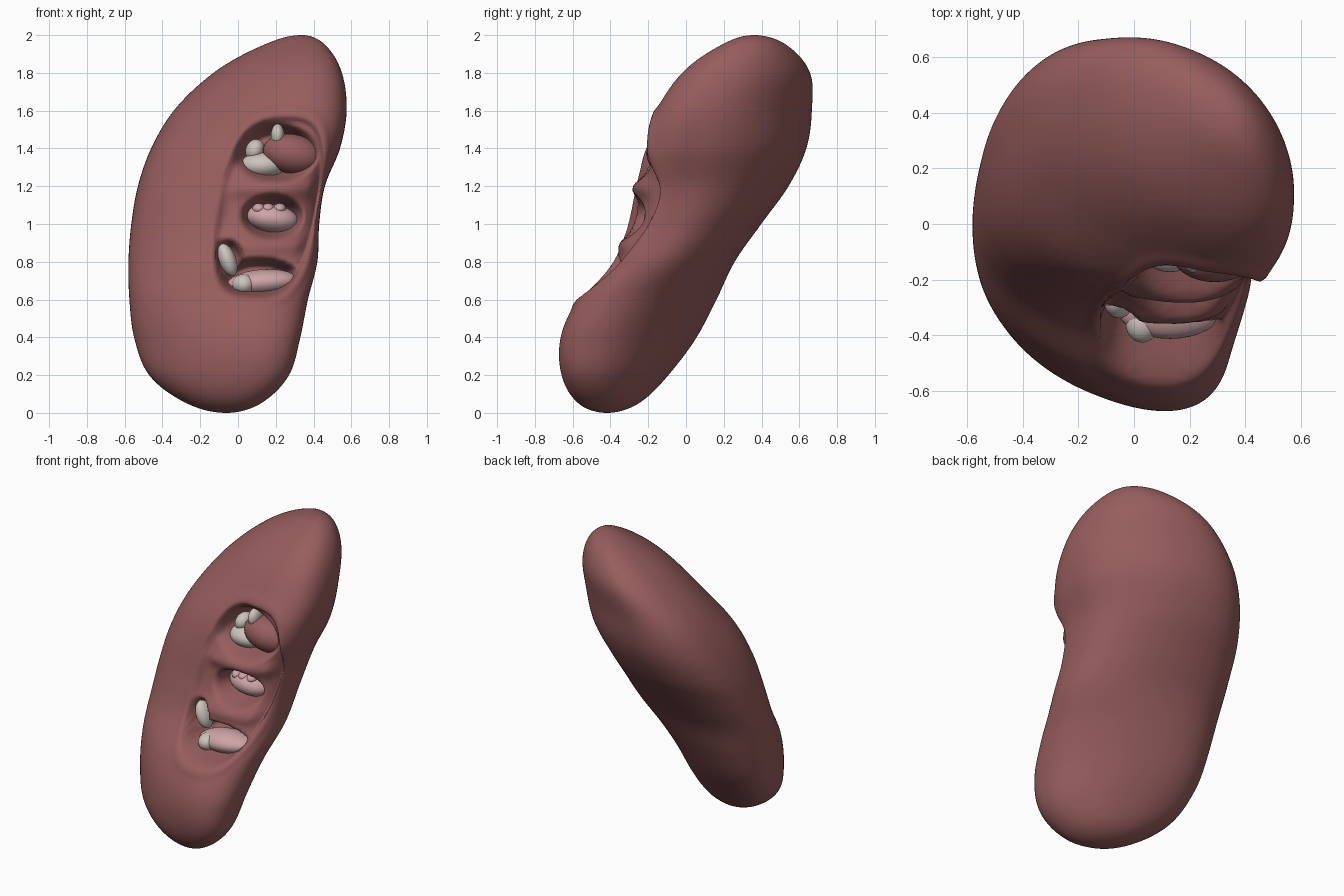
import bpy, bmesh, math
from mathutils import Vector

if "Cube" in bpy.data.objects:
    bpy.data.objects.remove(bpy.data.objects["Cube"])

# cross-section limits by height: z, x min, x max, y min, y max, slant
KEYS = [
    (0.00, -.06, -.06, -.42, -.42, -.4),
    (0.05, -.27, .12, -.57, -.25, -.4),
    (0.20, -.47, .27, -.66, -.09, -.46),
    (0.40, -.55, .33, -.665, .06, -.46),
    (0.60, -.575, .37, -.575, .165, -.38),
    (0.80, -.58, .42, -.41, .26, -.29),
    (1.00, -.565, .43, -.325, .40, -.24),
    (1.20, -.53, .46, -.285, .545, -.24),
    (1.40, -.46, .54, -.25, .64, -.29),
    (1.60, -.34, .575, -.155, .67, -.38),
    (1.80, -.13, .55, -.02, .66, -.4),
    (1.95, .14, .46, .19, .53, -.4),
    (2.00, .34, .34, .36, .36, -.4)]
ANG = [math.acos(max(-1, min(1, 1 - k[0]))) for k in KEYS]
P_BACK = 2.15                # roundness of the back half


def section(z):
    """Smooth centre, radii, slant factors and front roundness at height z."""
    a = math.acos(max(-1, min(1, 1 - z)))
    i = 0
    while i < len(KEYS) - 2 and a > ANG[i + 1]:
        i += 1
    h = ANG[i + 1] - ANG[i]
    u = (a - ANG[i]) / h

    def slope(j, c):
        lo, hi = max(j - 1, 0), min(j + 1, len(KEYS) - 1)
        return (KEYS[hi][c] - KEYS[lo][c]) / (ANG[hi] - ANG[lo])
    out = []
    for c in range(1, 6):
        p, q = KEYS[i][c], KEYS[i + 1][c]
        out.append(p * (1 + 2 * u) * (1 - u) ** 2 + q * u * u * (3 - 2 * u)
                   + h * slope(i, c) * u * (1 - u) ** 2
                   + h * slope(i + 1, c) * u * u * (u - 1))
    x0, x1, y0, y1, r = out
    s = math.sqrt(1 - r * r)
    pf = 2.2 + .6 * math.exp(-((z - 1.2) / .4) ** 2)
    q = 1.8
    n = (abs(r) ** q + s ** q) ** (1 / q)
    return ((x0 + x1) / 2, (y0 + y1) / 2, (x1 - x0) / 2, (y1 - y0) / 2,
            r / n, s / n, pf)


def front(x, z):
    """y of the uncut front surface."""
    cx, cy, rx, ry, r, s, p = section(z)
    c = max(-1, min(1, (x - cx) / rx))
    return cy + ry * (r * c - s * (1 - abs(c) ** p) ** (1 / p))


def step(a, b, v):
    t = max(0, min(1, (v - a) / (b - a)))
    return t * t * (3 - 2 * t)


# deep pockets in the opening: x, z, half width, half height, depth
POCKETS = [(.20, 1.38, .23, .16, .22), (.18, 1.04, .17, .12, .22),
           (.11, .71, .24, .115, .22), (-.05, .81, .08, .12, .15)]


def carve(x, z):
    e = (abs((x - .165 - .17 * (z - 1.09)) / .265) ** 3
         + abs((z - 1.09) / .49) ** 3) ** (1 / 3)
    d = .045 * (1 - step(.91, .99, e))
    d -= .007 * math.exp(-((e - 1.05) / .05) ** 2)
    # rounded ridges crossing the opening
    for rz in (.89, 1.19):
        d -= .03 * math.exp(-((z - rz) / .05) ** 2) * (1 - step(.7, .95, e))
    deep = 0
    for px, pz, w, h, depth in POCKETS:
        q = math.hypot((x - px) / w, (z - pz) / h)
        deep = max(deep, depth * (1 - step(.5, 1.05, q)))
    return d + deep * (1 - step(.84, 1.0, e))


def material(name, col):
    m = bpy.data.materials.new(name)
    m.diffuse_color = (*col, 1)
    m.use_nodes = True
    m.node_tree.nodes["Principled BSDF"].inputs["Base Color"].default_value = m.diffuse_color
    return m


RED = material("tissue_red", (.31, .11, .11))
PINK = material("duct_pink", (.62, .37, .39))
PALE = material("duct_pale", (.62, .55, .51))


def finish(bm, name, mat):
    bmesh.ops.recalc_face_normals(bm, faces=bm.faces)
    for f in bm.faces:
        f.smooth = True
    me = bpy.data.meshes.new(name)
    bm.to_mesh(me)
    bm.free()
    me.materials.append(mat)
    ob = bpy.data.objects.new(name, me)
    bpy.context.collection.objects.link(ob)
    return ob


# bean-shaped body with its carved opening
ROWS, SEG = 200, 260
bm = bmesh.new()
rings = []
for i in range(1, ROWS):
    z = 1 - math.cos(math.pi * i / ROWS)
    cx, cy, rx, ry, r, s, pf = section(z)
    ring = []
    for j in range(SEG):
        t = 2 * math.pi * j / SEG
        p = pf if math.sin(t) < 0 else P_BACK
        c = math.copysign(abs(math.cos(t)) ** (2 / p), math.cos(t))
        v = math.copysign(abs(math.sin(t)) ** (2 / p), math.sin(t))
        x = cx + rx * c
        y = cy + ry * (r * c + s * v)
        if v < 0:
            y += carve(x, z) * step(.05, .35, -v)
        ring.append(bm.verts.new((x, y, z)))
    rings.append(ring)
for a, b in zip(rings, rings[1:]):
    for j in range(SEG):
        k = (j + 1) % SEG
        bm.faces.new((a[j], a[k], b[k], b[j]))
for ring, key in ((rings[0], KEYS[0]), (rings[-1], KEYS[-1])):
    tip = bm.verts.new((key[1], key[3], key[0]))
    for j in range(SEG):
        bm.faces.new((ring[j], ring[(j + 1) % SEG], tip))
finish(bm, "body", RED)


# rounded lumps seated in the pockets
def lump(name, x, z, sink, size, tilt, mat):
    bm = bmesh.new()
    bmesh.ops.create_uvsphere(bm, u_segments=32, v_segments=20, radius=1)
    ob = finish(bm, name, mat)
    ob.scale = size
    ob.rotation_euler = (0, math.radians(tilt), 0)
    ob.location = Vector((x, front(x, z) + sink, z))


lump("lower_duct", .13, .69, .20, (.19, .11, .07), -4, PINK)
lump("lower_duct_bulb", .03, .68, .15, (.06, .07, .055), 0, PALE)
lump("lower_side_duct", -.055, .81, .11, (.045, .06, .09), -20, PALE)
lump("middle_duct", .18, 1.03, .20, (.14, .10, .075), 8, PINK)
for n, dx in enumerate((-.05, 0, .06)):
    lump(f"middle_duct_bud_{n}", .16 + dx, 1.08, .16, (.035, .05, .03), 0, PINK)
lump("upper_duct", .13, 1.31, .20, (.12, .10, .07), 0, PALE)
lump("upper_duct_branch", .09, 1.39, .18, (.05, .07, .06), 20, PALE)
lump("upper_small_duct", .21, 1.47, .11, (.036, .06, .06), 0, PALE)
lump("upper_fold", .29, 1.37, .17, (.16, .11, .105), 12, RED)
